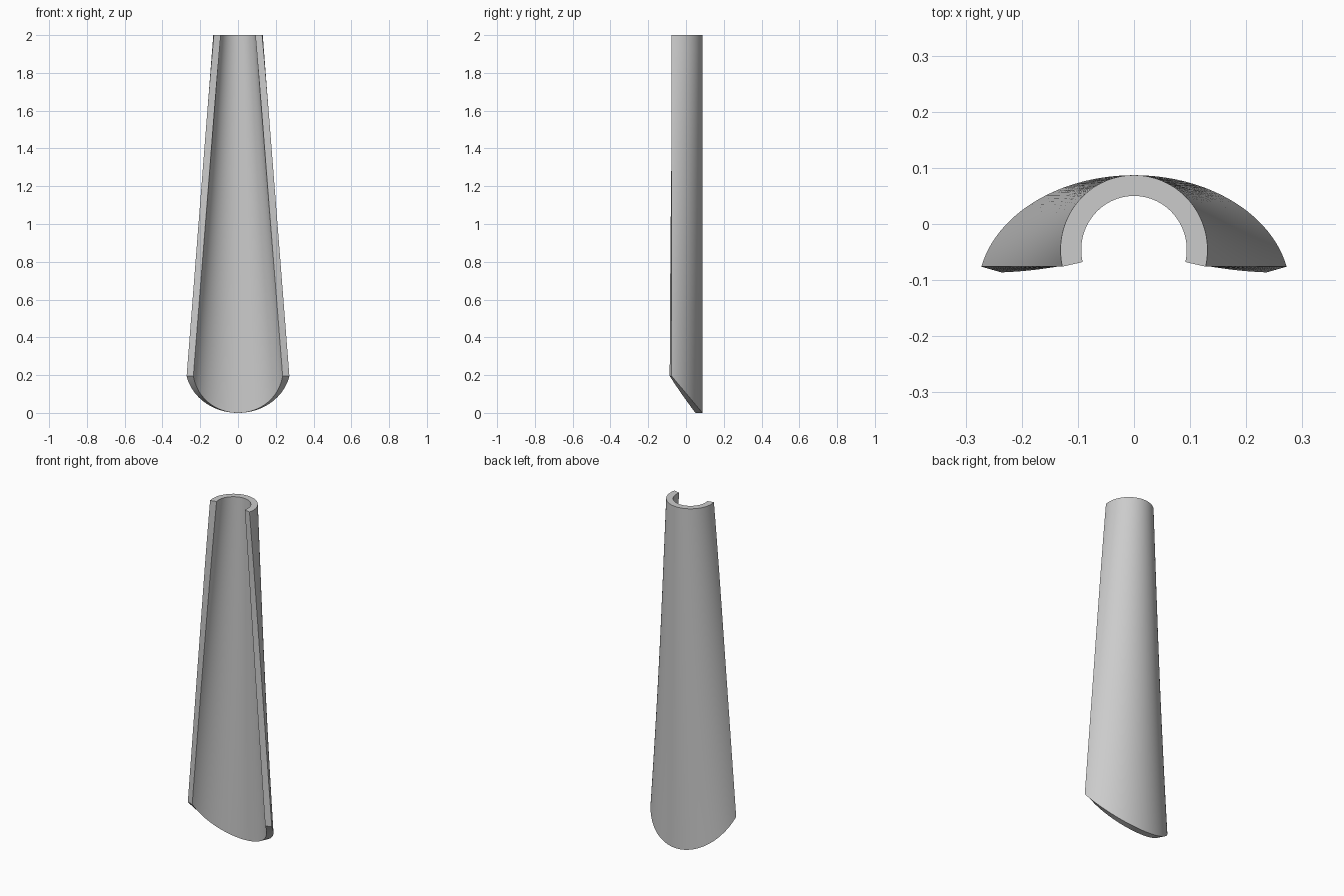
import bpy, bmesh, math
from mathutils import Vector

cube = bpy.data.objects.get("Cube")
if cube:
    bpy.data.objects.remove(cube, do_unlink=True)

HEIGHT = 2.0
WALL = 0.037
BACK_Y = 0.087     # crest of the shell
DEPTH = 0.163      # crest to lip
CUT_RISE = 0.195   # height of the lip ends at the slanted foot
COLUMNS = 64
ROWS = 24

grey = bpy.data.materials.new("plain grey")
grey.use_nodes = True
colour = (0.6, 0.6, 0.6, 1)
grey.diffuse_color = colour
grey.node_tree.nodes["Principled BSDF"].inputs["Base Color"].default_value = colour


def section_point(u, t):
    """Outer and inner points; u runs lip to lip (-1..1), t runs top to foot."""
    half_angle = math.radians(103 - 25 * (1 - (1 - t) ** 2))
    width = 0.131 + (0.272 - 0.131) * t
    a = width / math.sin(min(half_angle, math.pi / 2))
    b = DEPTH / (1 - math.cos(half_angle))
    phi = u * half_angle
    x, y = a * math.sin(phi), BACK_Y - b * (1 - math.cos(phi))
    inward = Vector((-b * math.sin(phi), -a * math.cos(phi))).normalized() * WALL
    foot = CUT_RISE * (1 - math.cos(phi)) / (1 - math.cos(half_angle))
    z = HEIGHT + (foot - HEIGHT) * t
    return (x, y, z), (x + inward.x, y + inward.y, z)


# Tapered half tube: outer and inner skins joined at lips, top and foot
bm = bmesh.new()
outer, inner = [], []
for r in range(ROWS + 1):
    pairs = [section_point(2 * c / COLUMNS - 1, r / ROWS) for c in range(COLUMNS + 1)]
    outer.append([bm.verts.new(p[0]) for p in pairs])
    inner.append([bm.verts.new(p[1]) for p in pairs])

for r in range(ROWS):
    for skin in (outer, inner):
        for c in range(COLUMNS):
            bm.faces.new((skin[r][c], skin[r][c + 1], skin[r + 1][c + 1], skin[r + 1][c]))
    for c in (0, COLUMNS):
        bm.faces.new((outer[r][c], outer[r + 1][c], inner[r + 1][c], inner[r][c]))
for r in (0, ROWS):
    for c in range(COLUMNS):
        bm.faces.new((outer[r][c], outer[r][c + 1], inner[r][c + 1], inner[r][c]))
bmesh.ops.recalc_face_normals(bm, faces=bm.faces)

mesh = bpy.data.meshes.new("half_tube_shell")
bm.to_mesh(mesh)
bm.free()
mesh.materials.append(grey)
shell = bpy.data.objects.new("half_tube_shell", mesh)
bpy.context.collection.objects.link(shell)

# Smooth walls with crisp rims
bpy.ops.object.select_all(action="DESELECT")
shell.select_set(True)
bpy.context.view_layer.objects.active = shell
bpy.ops.object.shade_smooth_by_angle(angle=math.radians(35))
